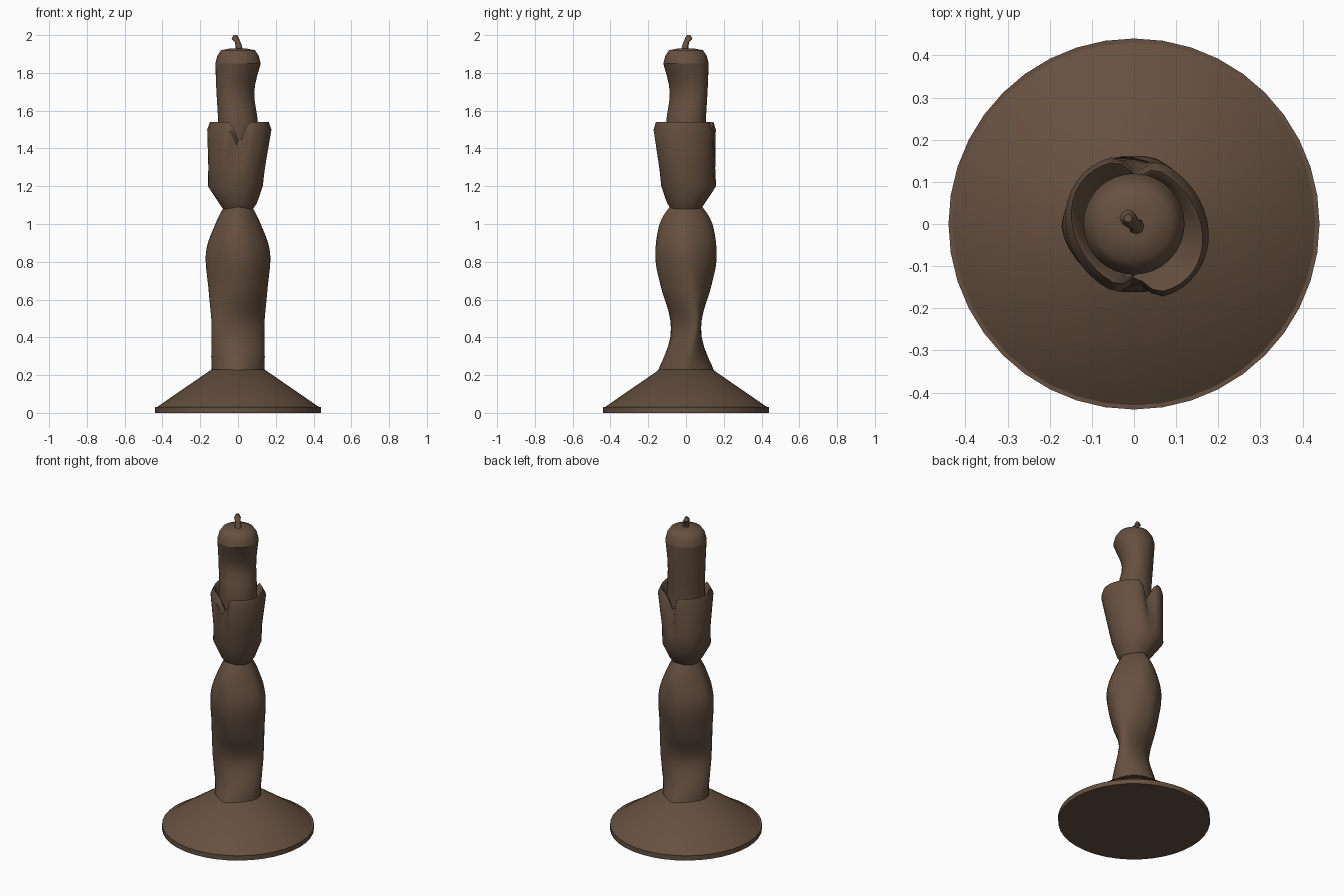
import bpy
import bmesh
import math
from mathutils import Matrix, Vector

default_cube = bpy.data.objects.get("Cube")
if default_cube:
    bpy.data.objects.remove(default_cube, do_unlink=True)

brown = bpy.data.materials.new("dark_brown")
brown.use_nodes = True
colour = (0.13, 0.08, 0.05, 1)
brown.diffuse_color = colour
shader = next(node for node in brown.node_tree.nodes if node.type == "BSDF_PRINCIPLED")
shader.inputs["Base Color"].default_value = colour


def finish(name, bm, sharp):
    """Turn the bmesh into a smooth shaded brown object with sharp creases."""
    bmesh.ops.recalc_face_normals(bm, faces=bm.faces)
    mesh = bpy.data.meshes.new(name)
    bm.to_mesh(mesh)
    bm.free()
    mesh.materials.append(brown)
    for face in mesh.polygons:
        face.use_smooth = True
    mesh.set_sharp_from_angle(angle=math.radians(sharp))
    part = bpy.data.objects.new(name, mesh)
    bpy.context.collection.objects.link(part)


def signed_power(value, exponent):
    return math.copysign(abs(value) ** exponent, value)


def ring(bm, sides, roundness, turn, height, width, depth, shift=0, twist=0, notch=0):
    """One turned cross-section, notched in and down at the front and back."""
    verts = []
    rotation = Matrix.Rotation(math.radians(turn + twist), 3, "Z")
    for i in range(sides):
        angle = math.tau * i / sides
        point = rotation @ Vector((width * signed_power(math.cos(angle), roundness),
                                   depth * signed_power(math.sin(angle), roundness), 0))
        cut = notch * max(0, 1 - abs(point.x) / point.length / 0.3)
        point = point * (1 - cut) + rotation @ Vector((shift, 0, 0))
        point.z = height - cut / 2
        verts.append(bm.verts.new(point))
    return verts


def curve_through(before, start, end, after, t):
    """Smooth value between start and end, guided by their neighbours."""
    bend = 2 * before - 5 * start + 4 * end - after
    tail = 3 * (start - end) + after - before
    return start + t * (end - before + t * (bend + t * tail)) / 2


def loft(name, keys, steps=1, sides=32, roundness=1, turn=0, sharp=45):
    """Interpolate between the key sections and skin the rings."""
    keys = [key + (0,) * (6 - len(key)) for key in keys]
    keys = [keys[0]] + keys + [keys[-1]]
    bm = bmesh.new()
    rings = [ring(bm, sides, roundness, turn, *keys[0])]
    for group in zip(keys, keys[1:], keys[2:], keys[3:]):
        for step in range(steps):
            shape = [curve_through(*values, (step + 1) / steps) for values in zip(*group)]
            rings.append(ring(bm, sides, roundness, turn, *shape))
    for low, high in zip(rings, rings[1:]):
        for i in range(sides):
            j = (i + 1) % sides
            bm.faces.new((low[i], low[j], high[j], high[i]))
    bm.faces.new(rings[0])
    bm.faces.new(rings[-1])
    finish(name, bm, sharp)


def cone(name, bottom, top, wide, narrow):
    bm = bmesh.new()
    bmesh.ops.create_cone(bm, cap_ends=True, segments=40, radius1=wide, radius2=narrow,
                          depth=top - bottom,
                          matrix=Matrix.Translation((0, 0, (top + bottom) / 2)))
    finish(name, bm, sharp=40)


# Foot: a thin round rim carrying a broad cone
cone("base_rim", 0, 0.03, 0.44, 0.44)
cone("base_cone", 0.03, 0.23, 0.43, 0.14)

# Stem: round at the foot, flattened and turned above it, full below the neck
loft("stem", [
    (0.22, 0.14, 0.15),
    (0.45, 0.15, 0.07, 0, 22),
    (0.65, 0.16, 0.13, 0, 15),
    (0.85, 0.17, 0.17, 0, 0, 0.05),
    (1, 0.12, 0.14),
    (1.1, 0.07, 0.08),
], steps=5, roundness=1.2)

# Leaf-like cup, split by notches, turning over the rim into a hollow
loft("cup", [
    (1.08, 0.08, 0.08),
    (1.11, 0.1, 0.1),
    (1.2, 0.15, 0.14, -0.02),
    (1.3, 0.16, 0.14, -0.01, 0, 0.05),
    (1.5, 0.18, 0.16, 0.01, 0, 0.25),
    (1.54, 0.17, 0.14, 0.01, 0, 0.25),
    (1.53, 0.16, 0.13, 0.01, 0, 0.25),
    (1.4, 0.1, 0.1),
], sides=40, turn=-45)

# Candle, dented on one diagonal
loft("candle", [
    (1.4, 0.1, 0.11),
    (1.54, 0.1, 0.11),
    (1.7, 0.09, 0.11, -0.02),
    (1.85, 0.12, 0.12),
], steps=4, turn=-45)

# Rounded candle shoulder
loft("candle_top", [
    (1.85, 0.12, 0.12),
    (1.89, 0.11, 0.11),
    (1.92, 0.09, 0.09),
    (1.93, 0.04, 0.04),
], turn=-45, sharp=70)

# Bent wick
loft("wick", [
    (1.92, 0.02, 0.02, 0.01),
    (1.96, 0.015, 0.015),
    (1.98, 0.02, 0.02, -0.02),
    (2, 0.01, 0.01, -0.02),
], sides=8, turn=-45)
